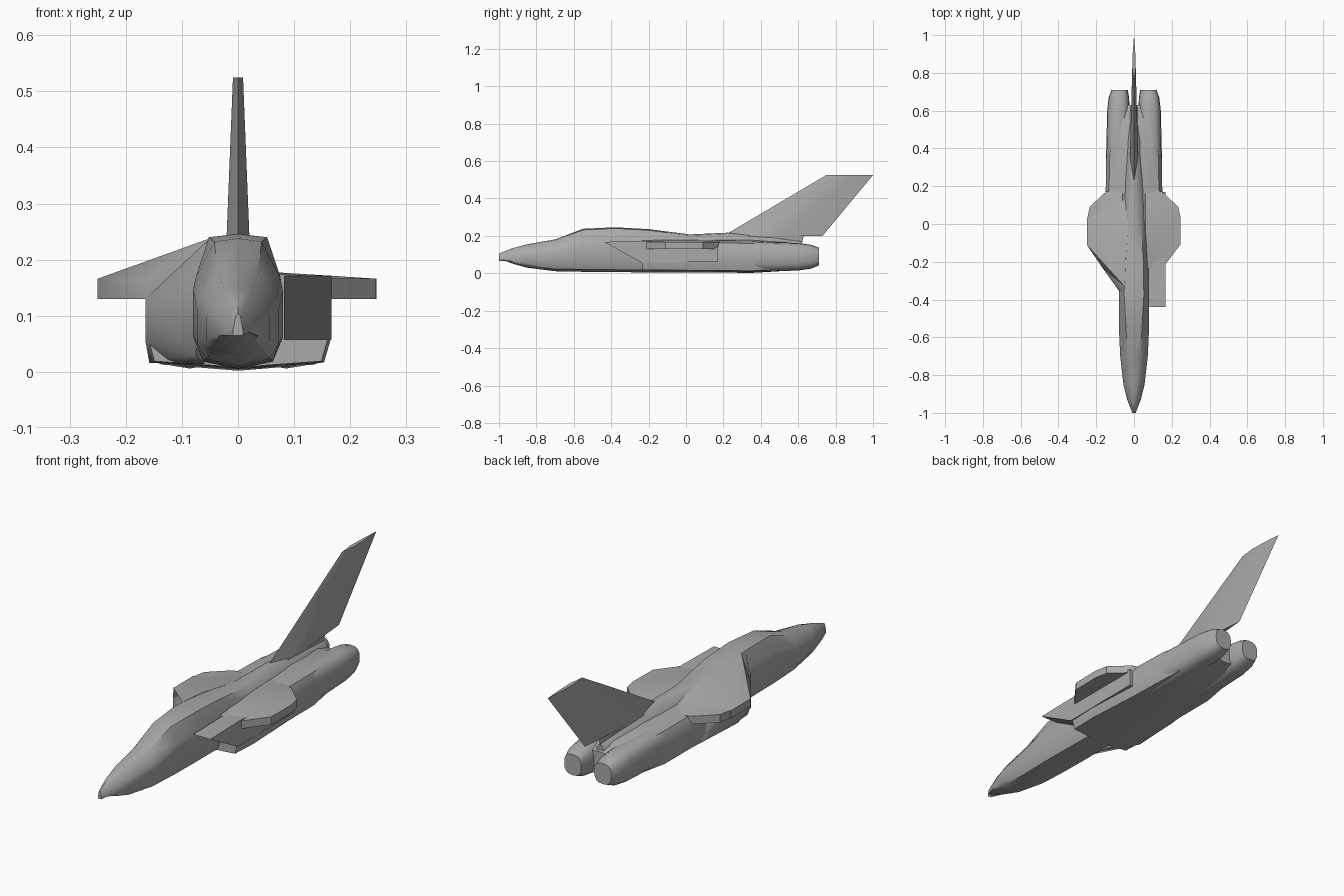
import bpy, bmesh, math
from mathutils import Vector

cube = bpy.data.objects.get("Cube")
if cube:
    bpy.data.objects.remove(cube, do_unlink=True)

grey = bpy.data.materials.new("plain_grey")
grey.use_nodes = True
grey.diffuse_color = (0.4, 0.4, 0.4, 1)
grey.node_tree.nodes["Principled BSDF"].inputs["Base Color"].default_value = (0.4, 0.4, 0.4, 1)


def finish(name, bm, angle=35):
    bmesh.ops.recalc_face_normals(bm, faces=bm.faces)
    mesh = bpy.data.meshes.new(name)
    bm.to_mesh(mesh)
    bm.free()
    mesh.materials.append(grey)
    obj = bpy.data.objects.new(name, mesh)
    bpy.context.collection.objects.link(obj)
    bpy.ops.object.select_all(action='DESELECT')
    obj.select_set(True)
    bpy.context.view_layer.objects.active = obj
    bpy.ops.object.shade_smooth_by_angle(angle=math.radians(angle))
    return obj


def loft(name, rings, angle=35):
    """Skin a row of closed rings and cap both ends."""
    bm = bmesh.new()
    rows = [[bm.verts.new(p) for p in ring] for ring in rings]
    n = len(rows[0])
    for a, b in zip(rows, rows[1:]):
        for i in range(n):
            j = (i + 1) % n
            bm.faces.new((a[i], a[j], b[j], b[i]))
    bm.faces.new(rows[0])
    bm.faces.new(rows[-1])
    return finish(name, bm, angle)


def hull(name, points, angle=25):
    bm = bmesh.new()
    for p in points:
        bm.verts.new(p)
    bmesh.ops.convex_hull(bm, input=bm.verts)
    return finish(name, bm, angle)


def mirrored(y, half):
    """Full ring from half a section running top centre to bottom centre."""
    ring = [(x, y, z) for x, z in half]
    return ring + [(-x, y, z) for x, z in half[-2:0:-1]]


# Forward fuselage, canopy hump and spine: y, top z, top width, side width, bottom z
stations = [
    (-1.0, .105, .004, .009, .08), (-.93, .133, .017, .036, .052),
    (-.85, .155, .026, .056, .03), (-.7, .181, .036, .073, .011),
    (-.55, .238, .042, .08, .008), (-.38, .246, .052, .08, .006),
    (-.2, .236, .05, .078, .005), (.02, .208, .036, .075, .004),
    (.22, .217, .022, .065, .003), (.45, .2, .016, .05, .008),
    (.62, .17, .01, .03, .03)]
rings = []
for y, top, tw, w, bot in stations:
    mid = min(top * .62, .145)
    rings.append(mirrored(y, [
        (0, top), (tw, top - .006), (w * .94, mid + (top - mid) * .25),
        (w, mid), (w, bot + (mid - bot) * .4), (w * .78, bot + .013 * w / .08), (0, bot)]))
loft("fuselage", rings, 45)

# Wide centre body carrying the engines: y, width, top z, bottom z
body = [(-.235, .16, .168, .014), (-.1, .165, .17, .012), (.17, .15, .17, .01),
        (.35, .147, .168, .008), (.55, .12, .155, .02), (.63, .09, .13, .04)]
loft("centre_body", [mirrored(y, [
    (0, top + .012), (w * .55, top + .005), (w * .88, top - .008), (w, top - .04),
    (w, bot + .045), (w * .93, bot + .005), (w * .5, bot), (0, bot - .006)])
    for y, w, top, bot in body], 40)

# Engine nacelles: y, centre x, half width, bottom z, top z
nacelle = [(.1, .088, .06, .012, .168), (.35, .086, .062, .006, .17),
           (.6, .082, .06, .015, .162), (.67, .08, .054, .025, .152),
           (.71, .076, .043, .042, .137)]
for side, label in ((1, "left"), (-1, "right")):
    rings = []
    for y, cx, hw, lo, hi in nacelle:
        ring = []
        for i in range(16):
            a = math.tau * i / 16
            c, s = math.cos(a), math.sin(a)
            ring.append((side * (cx + hw * math.copysign(abs(c) ** .75, c)), y,
                         (lo + hi) / 2 + (hi - lo) / 2 * math.copysign(abs(s) ** .75, s)))
        rings.append(ring)
    loft(label + "_nacelle", rings, 50)

    # Wing glove stub with a softly bevelled edge
    outline = [(.05, -.215), (.165, -.215), (.245, -.11), (.247, .03), (.235, .09), (.15, .17), (.05, .2)]
    points = []
    for x, y in outline:
        points += [(side * x, y, .166), (side * x, y, .13)]
    points += [(side * .06, y, .178) for y in (-.17, .16)]
    hull(label + "_wing_glove", points)

# Intake on the left flank: overhanging top lip and outer duct wall
profile = [(-.44, .168), (-.24, .108), (-.24, .058), (.17, .06), (.17, .14), (-.215, .172)]
hull("left_intake", [(x, y, z) for x in (.082, .167) for y, z in profile])

# Faired-over flank on the right, sweeping from canopy to glove tip
hull("right_flank_fairing", [
    (-.05, -.36, .238), (-.045, -.2, .232), (-.03, .02, .203), (-.075, -.36, .15),
    (-.075, -.36, .03), (-.165, -.235, .13), (-.165, -.235, .055), (-.158, -.15, .016),
    (-.06, -.3, .014), (-.165, .05, .13), (-.15, .1, .02), (-.06, .15, .17)], 50)
hull("right_glove_fairing", [
    (-.05, -.33, .238), (-.045, -.2, .232), (-.03, .02, .203), (-.165, -.235, .16),
    (-.165, -.235, .13), (-.25, -.11, .166), (-.25, -.11, .13), (-.25, .03, .166),
    (-.25, .03, .13), (-.05, .17, .17), (-.05, .17, .13)], 40)

# Swept tail fin with a lens section: z, leading y, trailing y, half thickness
fin = [(.16, .14, .62, .022), (.2, .2, .63, .022), (.2, .2, .73, .022), (.525, .75, 1.0, .009)]
rings = []
for z, front, back, t in fin:
    span = back - front
    rings.append([(0, front, z), (t, front + span * .3, z), (t * .8, front + span * .6, z),
                  (0, back, z), (-t * .8, front + span * .6, z), (-t, front + span * .3, z)])
loft("tail_fin", rings, 25)
